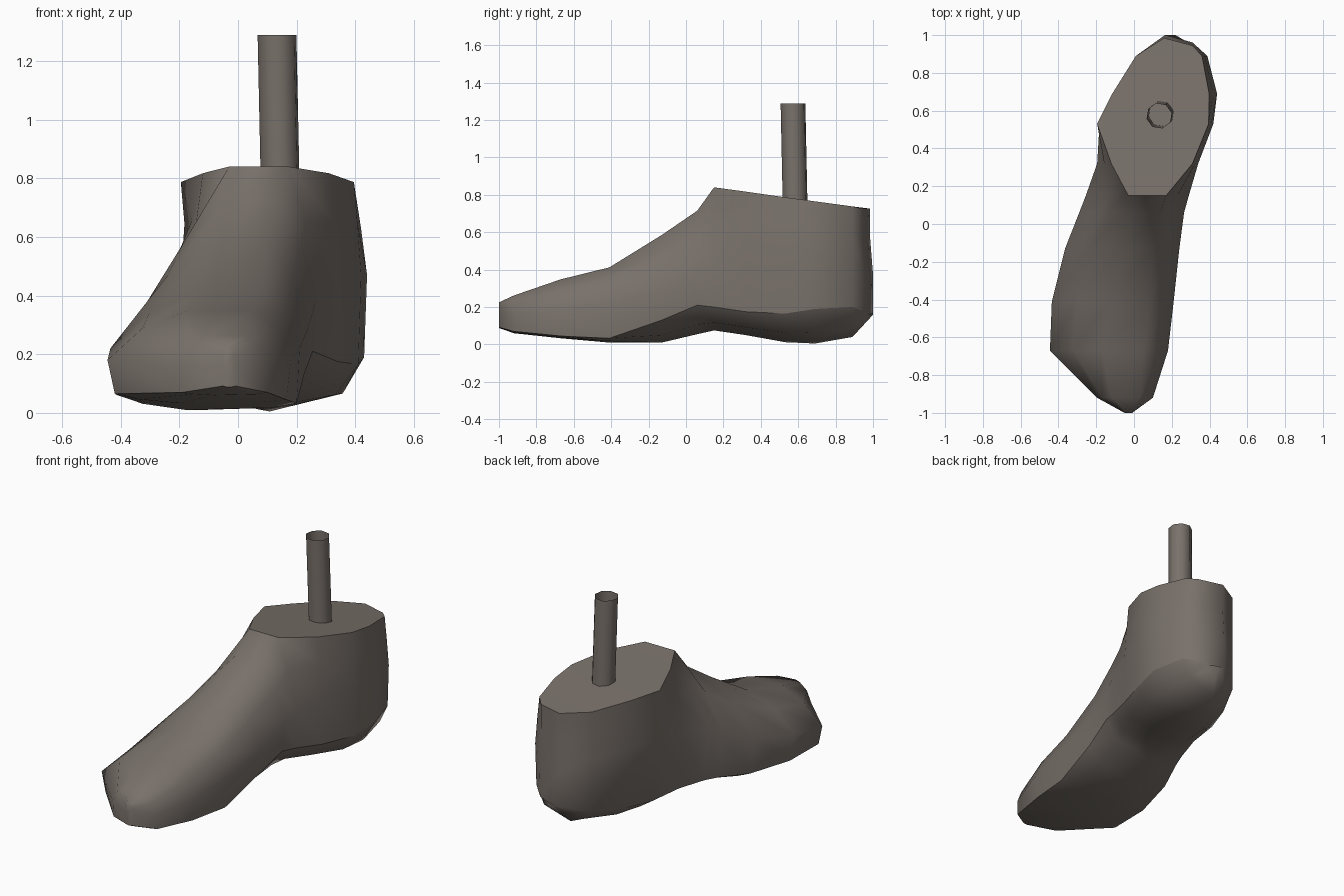
import bpy, bmesh, math
from mathutils import Vector

if "Cube" in bpy.data.objects:
    bpy.data.objects.remove(bpy.data.objects["Cube"])

clay = bpy.data.materials.new("warm grey")
clay.diffuse_color = (0.19, 0.165, 0.145, 1)
clay.use_nodes = True
clay.node_tree.nodes["Principled BSDF"].inputs["Base Color"].default_value = clay.diffuse_color

def finish(bm, name, angle):
    bmesh.ops.recalc_face_normals(bm, faces=bm.faces)
    me = bpy.data.meshes.new(name)
    bm.to_mesh(me)
    bm.free()
    ob = bpy.data.objects.new(name, me)
    bpy.context.collection.objects.link(ob)
    me.materials.append(clay)
    bpy.context.view_layer.objects.active = ob
    ob.select_set(True)
    bpy.ops.object.shade_smooth_by_angle(angle=math.radians(angle))
    ob.select_set(False)
    return ob

# Foot cross-sections from toe to heel:
# y, sole z, sole edge (xL, zL, xR, zR), side (xL, xR, z), top (xL, xR, z)
SECTIONS = [
    (-1.0, .088, -.05, .092, -.01, .092, -.05, -.01, .16, -.04, -.02, .225),
    (-0.92, .06, -.19, .07, .10, .07, -.195, .10, .16, -.12, .03, .262),
    (-0.67, .033, -.42, .065, .165, .045, -.445, .18, .18, -.17, .05, .348),
    (-0.41, .01, -.41, .06, .20, .033, -.435, .21, .22, -.13, .08, .412),
    (-0.13, .01, -.34, .07, .225, .13, -.365, .24, .29, -.08, .10, .585),
    (0.06, .055, -.265, .10, .255, .21, -.29, .265, .38, -.05, .14, .715),
    (0.15, .075, -.235, .11, .28, .20, -.255, .29, .42, -.03, .17, .84),
    (0.32, .05, -.18, .11, .34, .175, -.195, .34, .46, -.12, .31, .817),
    (0.53, .012, -.14, .10, .41, .165, -.17, .42, .47, -.195, .395, .787),
    (0.69, .005, -.09, .11, .43, .19, -.11, .44, .47, -.115, .398, .765),
    (0.89, .04, .01, .13, .38, .20, .01, .388, .45, .01, .36, .738),
    (0.99, .16, .165, .17, .305, .175, .165, .31, .36, .16, .31, .726),
]
N = 11                                   # points per section

def ring(s):
    y, zs, elx, elz, erx, erz, mlx, mrx, mz, tlx, trx, tz = s
    w = erx - elx
    bulge = 0.05 * w if y < 0.1 else 0.0  # rounder over the instep
    def shoulder(mx, tx, side):
        return (mx + (tx - mx) * .5 + side * bulge * .6, mz + (tz - mz) * .55 + bulge * .6)
    pts = [(elx + .14 * w, zs + .42 * (elz - zs)), (elx, elz), (mlx, mz),
           shoulder(mlx, tlx, -1), (tlx, tz), (trx, tz), shoulder(mrx, trx, 1),
           (mrx, mz), (erx, erz), (erx - .14 * w, zs + .33 * (erz - zs)),
           (elx + .38 * w, zs)]
    out = []
    for x, z in pts:
        yy = y
        if y > .95:                       # heel back is skewed and leans inward
            yy = y + (.011 if z < .5 else -.005) - (.04 if x > .25 else 0)
        out.append(Vector((x, yy, z)))
    return out

bm = bmesh.new()
rings = [[bm.verts.new(p) for p in ring(s)] for s in SECTIONS]
for a, b in zip(rings, rings[1:]):
    for i in range(N):
        j = (i + 1) % N
        bm.faces.new((a[i], a[j], b[j], b[i]))
bm.faces.new(rings[0])
# heel cap as a strip so each side can bend
h = rings[-1]
for q in ((4, 5, 6, 3), (3, 6, 7, 2), (2, 7, 8, 1), (1, 8, 9, 0)):
    bm.faces.new([h[i] for i in q])
bm.faces.new((h[0], h[9], h[10]))
foot = finish(bm, "foot", 52)

# Crisp outer edge along the sole, soft upright corners on the heel
last = N * (len(SECTIONS) - 1)
for e in foot.data.edges:
    a, b = e.vertices
    if a % N == 8 and b % N == 8:
        e.use_edge_sharp = True
    elif a >= last and b >= last and {a % N, b % N} != {4, 5}:
        e.use_edge_sharp = {a % N, b % N} == {1, 8}

# Open post rising from the ankle
bm = bmesh.new()
loops = []
for c in (Vector((.144, .583, .77)), Vector((.133, .572, 1.288))):
    loops.append([bm.verts.new(c + Vector((.068 * math.cos(math.tau * (k + .3) / 8),
                                           .068 * math.sin(math.tau * (k + .3) / 8), 0)))
                  for k in range(8)])
for k in range(8):
    j = (k + 1) % 8
    bm.faces.new((loops[0][k], loops[0][j], loops[1][j], loops[1][k]))
finish(bm, "post", 50)
